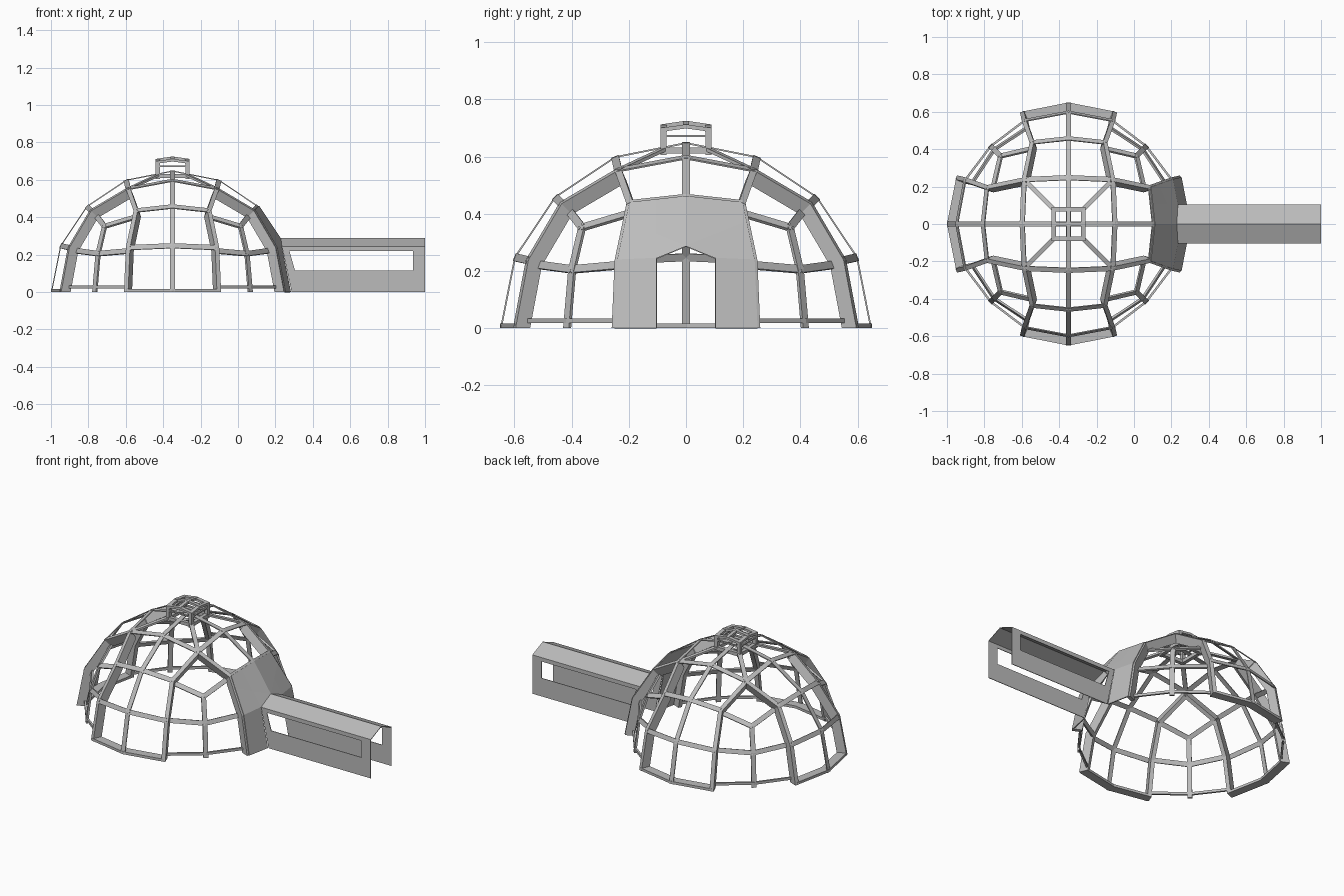
import bpy, bmesh
from math import copysign
from mathutils import Vector

cube = bpy.data.objects.get("Cube")
if cube:
    bpy.data.objects.remove(cube, do_unlink=True)

GREY = bpy.data.materials.new("painted grey")
GREY.use_nodes = True
GREY.diffuse_color = (0.5, 0.5, 0.5, 1)
GREY.node_tree.nodes["Principled BSDF"].inputs["Base Color"].default_value = (0.5, 0.5, 0.5, 1)

CENTRE = Vector((-0.35, 0, 0))
RADIUS, RECESS = 0.65, 0.608
PLATE, FIN = 0.006, 0.055
DOOR_W, EAVE, RIDGE = 0.105, 0.245, 0.288


def finish(name, bm, location=CENTRE, thickness=0):
    bmesh.ops.recalc_face_normals(bm, faces=bm.faces)
    mesh = bpy.data.meshes.new(name)
    bm.to_mesh(mesh)
    bm.free()
    mesh.materials.append(GREY)
    obj = bpy.data.objects.new(name, mesh)
    obj.location = location
    bpy.context.collection.objects.link(obj)
    if thickness:
        mod = obj.modifiers.new("thickness", "SOLIDIFY")
        mod.thickness = thickness


def prism(bm, loop_a, loop_b):
    """Closed solid between two matching four-sided loops."""
    a = [bm.verts.new(p) for p in loop_a]
    b = [bm.verts.new(p) for p in loop_b]
    bm.faces.new(a)
    bm.faces.new(b[::-1])
    for i in range(4):
        j = (i + 1) % 4
        bm.faces.new((a[i], b[i], b[j], a[j]))


def beam(bm, a, b, side, depth, width):
    """Bar from a to b; depth is a pair of inward vectors, one for each end."""
    s = side.normalized() * width / 2
    prism(bm, [a + s, a - s, a - depth[0] - s, a - depth[0] + s],
          [b + s, b - s, b - depth[1] - s, b - depth[1] + s])


def box(bm, lo, hi):
    (x0, y0, z0), (x1, y1, z1) = lo, hi
    prism(bm, [(x0, y0, z0), (x1, y0, z0), (x1, y1, z0), (x0, y1, z0)],
          [(x0, y0, z1), (x1, y0, z1), (x1, y1, z1), (x0, y1, z1)])


# Dome lattice: a cube subdivided twice and rounded, lower half removed
lattice = bmesh.new()
bmesh.ops.create_cube(lattice, size=2)
for v in lattice.verts:
    v.co.normalize()
for _ in range(2):
    bmesh.ops.subdivide_edges(lattice, edges=lattice.edges[:], cuts=1, use_grid_fill=True)
    for v in lattice.verts:
        v.co.normalize()
low = [v for v in lattice.verts if v.co.z < -0.01]
bmesh.ops.delete(lattice, geom=low, context="VERTS")


def in_entrance(p):
    return p.x > 0.6 and abs(p.y) < 0.35 and p.z < 0.7


def on_strip_border(p):
    return 0.29 < min(abs(p.x), abs(p.y)) < 0.4


def in_corner(p):
    return min(abs(p.x), abs(p.y)) > 0.45


def recessed(p):
    """Point of the set-back corner frames for a lattice direction."""
    if not in_corner(p):
        return p * RECESS
    out, z = (0.42, 0) if p.z < 0.1 else (0.402, 0.207) if p.z < 0.45 else (0.367, 0.355)
    return Vector((copysign(out, p.x), copysign(out, p.y), z))


# Frame bars: fins along the bay borders, plates on the bays, set-back corner bars
plates, corners, fins, sills = (bmesh.new() for _ in range(4))
for e in lattice.edges:
    a, b = (v.co.copy() for v in e.verts)
    mid = (a + b) / 2
    side = a.cross(b)
    corner = in_corner(a) or in_corner(b)
    if max(a.z, b.z) < 0.01:
        if in_entrance(mid):
            continue
        pa, pb = (recessed(a), recessed(b)) if corner else (a * RADIUS, b * RADIUS)
        up = Vector((0, 0, 0.026 if corner else 0.008))
        d = 0.012 if corner else FIN
        beam(sills, pa + up, pb + up, Vector((0, 0, 1)), (a * d, b * d), 0.016)
    elif in_entrance(mid) and abs(mid.y) < 0.3 and mid.z < 0.6:
        continue
    elif corner:
        beam(corners, recessed(a), recessed(b), side, (a * 0.012, b * 0.012), 0.028)
    elif on_strip_border(a) and on_strip_border(b):
        beam(fins, a * RADIUS, b * RADIUS, side, (a * FIN, b * FIN), 0.024)
    else:
        beam(plates, a * RADIUS, b * RADIUS, side, (a * PLATE, b * PLATE), 0.028)
finish("bay_plates", plates)
finish("corner_bars", corners)
finish("bay_fins", fins)
finish("base_sills", sills)

# Entrance panel: lattice faces around a gabled doorway
panel = lattice
unwanted = [f for f in panel.faces if not in_entrance(f.calc_center_median())]
bmesh.ops.delete(panel, geom=unwanted, context="FACES")
for v in panel.verts:
    v.co *= RADIUS + 0.004
slope = (RIDGE - EAVE) / DOOR_W
cuts = [((0, s * DOOR_W, 0), (0, 1, 0)) for s in (-1, 1)]
cuts += [((0, 0, RIDGE), (0, s * slope, 1)) for s in (-1, 1)]
for point, normal in cuts:
    bmesh.ops.bisect_plane(panel, geom=panel.verts[:] + panel.edges[:] + panel.faces[:],
                           plane_co=point, plane_no=normal)
hole = []
for f in panel.faces:
    c = f.calc_center_median()
    if abs(c.y) < DOOR_W and c.z < RIDGE - slope * abs(c.y):
        hole.append(f)
bmesh.ops.delete(panel, geom=hole, context="FACES")
finish("entrance_panel", panel, thickness=0.006)

# Roof bars from the square of plates up to the lantern
hips = bmesh.new()
for sx in (-1, 1):
    for sy in (-1, 1):
        a = Vector((sx * 0.239, sy * 0.239, 0.556))
        b = Vector((sx * 0.08, sy * 0.08, 0.63))
        d = Vector((0, 0, 0.012))
        beam(hips, a, b, Vector((sx, -sy, 0)), (d, d), 0.026)
finish("roof_hips", hips)

# Lantern on top: corner posts, rails and a low domed cap
lantern = bmesh.new()
H = 0.09
top, down = Vector((0, 0, 0.725)), Vector((0, 0, 0.014))
for s in (-1, 1):
    for t in (-1, 1):
        x, y = sorted((s * 0.068, s * H)), sorted((t * 0.068, t * H))
        box(lantern, (x[0], y[0], 0.605), (x[1], y[1], 0.697))
        rim = s * (H - 0.012)
        for mid, end, side in (((rim, 0, 0.712), (rim, t * H, 0.7), (1, 0, 0)),
                               ((0, rim, 0.712), (t * H, rim, 0.7), (0, 1, 0))):
            beam(lantern, Vector(mid), Vector(end), Vector(side), (down, down), 0.024)
    for z, h, w in ((0.61, 0.022, 0.022), (0.668, 0.008, 0.01)):
        n = sorted((s * H, s * (H - w)))
        box(lantern, (-H, n[0], z), (H, n[1], z + h))
        box(lantern, (n[0], -H, z), (n[1], H, z + h))
    for end, side in (((s * H, 0, 0.712), (0, 1, 0)), ((0, s * H, 0.712), (1, 0, 0))):
        beam(lantern, top, Vector(end), Vector(side), (down, down), 0.02)
finish("lantern", lantern)

# Entrance passage: two windowed walls under a gabled roof
for s, name in ((1, "back"), (-1, "front")):
    wall = bmesh.new()
    outer = [(0.287, 0), (1, 0), (1, EAVE), (0.235, EAVE)]
    inner = [(0.305, 0.115), (0.935, 0.115), (0.935, 0.22), (0.275, 0.22)]
    o = [wall.verts.new((x, s * DOOR_W, z)) for x, z in outer]
    i = [wall.verts.new((x, s * DOOR_W, z)) for x, z in inner]
    for k in range(4):
        j = (k + 1) % 4
        wall.faces.new((o[k], o[j], i[j], i[k]))
    finish("passage_wall_" + name, wall, Vector(), 0.004)

roof = bmesh.new()
eave_a, ridge, eave_b = ([roof.verts.new((x, y, z)) for x in (x0, 1)]
                         for x0, y, z in ((0.235, -DOOR_W, EAVE), (0.225, 0, RIDGE),
                                          (0.235, DOOR_W, EAVE)))
for p, q in ((eave_a, ridge), (ridge, eave_b)):
    roof.faces.new((p[0], p[1], q[1], q[0]))
finish("passage_roof", roof, Vector(), 0.004)
